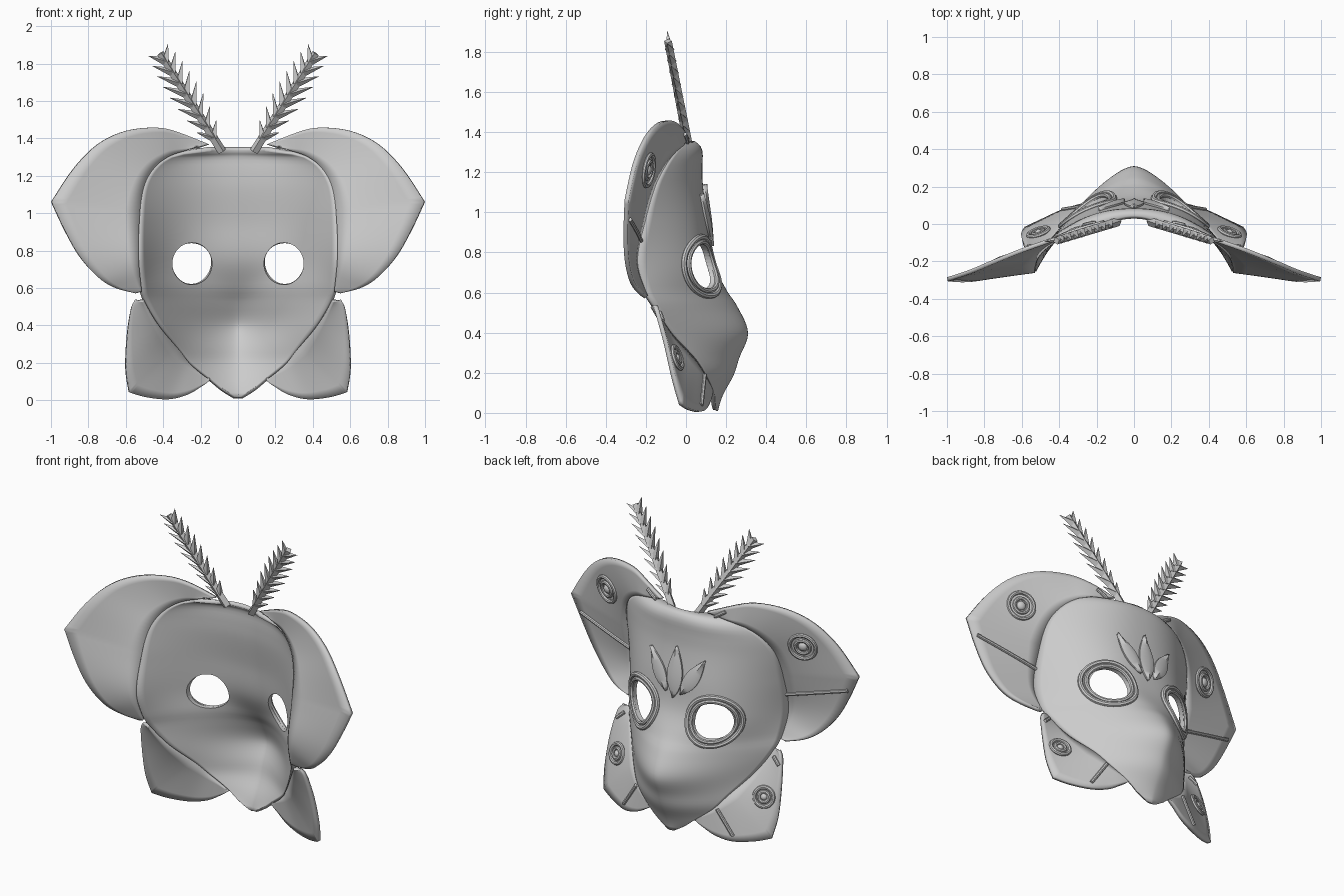
import bpy, bmesh, math
from mathutils import Vector, Matrix
from mathutils.bvhtree import BVHTree

if "Cube" in bpy.data.objects:
    bpy.data.objects.remove(bpy.data.objects["Cube"])

# Face rows: height, half width, centre depth, rim depth, roundness
ROWS = [(.01, .025, .16, .152, 1.6), (.05, .09, .17, .145, 1.6), (.1, .15, .19, .14, 1.6),
        (.19, .262, .24, .10, 1.6), (.27, .327, .267, .05, 1.5), (.40, .432, .315, -.07, 1.45),
        (.54, .512, .255, -.16, 1.6), (.61, .53, .205, -.2, 1.9), (.76, .545, .132, -.24, 2.8),
        (.96, .542, .108, -.2, 2.6), (1.13, .522, .085, -.15, 2.4), (1.23, .472, .082, -.1, 2.3),
        (1.30, .39, .083, -.05, 2.3), (1.335, .29, .07, -.01, 2), (1.355, .15, .045, 0, 2)]


def row(z):
    """Cubic interpolation of the face rows at height z."""
    z = min(max(z, .01), 1.355)
    i = next(k for k in range(len(ROWS) - 1) if z <= ROWS[k + 1][0] + 1e-6)
    a, b = ROWS[i], ROWS[i + 1]
    p, q = ROWS[max(i - 1, 0)], ROWS[min(i + 2, len(ROWS) - 1)]
    h = b[0] - a[0]
    t = (z - a[0]) / h
    out = []
    for k in range(1, 5):
        m0 = (b[k] - p[k]) / (b[0] - p[0]) * h
        m1 = (q[k] - a[k]) / (q[0] - a[0]) * h
        out.append((2*t**3 - 3*t*t + 1)*a[k] + (t**3 - 2*t*t + t)*m0
                   + (3*t*t - 2*t**3)*b[k] + (t**3 - t*t)*m1)
    return out


def smooth(obj, angle=40):
    bpy.ops.object.select_all(action='DESELECT')
    obj.select_set(True)
    bpy.context.view_layer.objects.active = obj
    bpy.ops.object.shade_smooth_by_angle(angle=math.radians(angle))


def from_bm(name, bm):
    me = bpy.data.meshes.new(name)
    bm.to_mesh(me)
    obj = bpy.data.objects.new(name, me)
    bpy.context.collection.objects.link(obj)
    return obj


def sheet(name, grid, thick):
    """Skin over a grid of points, facing +y, thickened towards -y."""
    bm = bmesh.new()
    vs = [[bm.verts.new(p) for p in r] for r in grid]
    for a, b in zip(vs, vs[1:]):
        for j in range(len(a) - 1):
            bm.faces.new((a[j], b[j], b[j + 1], a[j + 1]))
    bmesh.ops.remove_doubles(bm, verts=bm.verts, dist=1e-4)
    bm.normal_update()
    if sum(f.normal.y * f.calc_area() for f in bm.faces) < 0:
        bmesh.ops.reverse_faces(bm, faces=bm.faces)
    bm.normal_update()
    tree = BVHTree.FromBMesh(bm)
    obj = from_bm(name, bm)
    m = obj.modifiers.new("thickness", 'SOLIDIFY')
    m.thickness, m.offset = thick, -1
    smooth(obj)
    return obj, tree


def drop(tree, x, z):
    """Point and normal on the outer side of a sheet."""
    p, n, _, _ = tree.ray_cast(Vector((x, 2, z)), Vector((0, -1, 0)))
    if p is None:
        p, n, _, _ = tree.find_nearest(Vector((x, 0, z)))
    return p, n


def tube(name, pts, r, closed=False):
    cu = bpy.data.curves.new(name, 'CURVE')
    cu.dimensions, cu.bevel_depth, cu.bevel_resolution, cu.use_fill_caps = '3D', r, 2, True
    s = cu.splines.new('POLY')
    s.points.add(len(pts) - 1)
    for p, q in zip(s.points, pts):
        p.co = (*q, 1)
    s.use_cyclic_u = closed
    obj = bpy.data.objects.new(name, cu)
    bpy.context.collection.objects.link(obj)
    bpy.ops.object.select_all(action='DESELECT')
    obj.select_set(True)
    bpy.context.view_layer.objects.active = obj
    bpy.ops.object.convert(target='MESH')
    smooth(bpy.context.object)


def spline(pts, n):
    """Catmull-Rom through 4-value points."""
    out = []
    for i in range(len(pts) - 1):
        p0, p1, p2, p3 = (Vector(pts[min(max(k, 0), len(pts) - 1)]) for k in range(i - 1, i + 3))
        for s in range(n):
            t = s / n
            out.append(.5 * (2*p1 + (p2 - p0)*t + (2*p0 - 5*p1 + 4*p2 - p3)*t*t
                             + (3*p1 - p0 - 3*p2 + p3)*t**3))
    return out + [Vector(pts[-1])]


def cone(bm, a, b, r1, r2, seg):
    d = b - a
    bmesh.ops.create_cone(bm, cap_ends=True, segments=seg, radius1=r1, radius2=r2, depth=d.length,
                          matrix=Matrix.Translation((a + b) / 2) @ d.to_track_quat('Z', 'Y').to_matrix().to_4x4())


# Face shell
grid = []
for i in range(57):
    z = .01 + 1.345 * i / 56
    w, c, r, p = row(z)
    grid.append([(w*t, r + (c - r)*(1 - math.sqrt(t*t + .003)**p), z)
                 for t in (j / 24 for j in range(-24, 25))])
mask, face = sheet("face_shell", grid, .025)

# Eye holes
for sx in (-1, 1):
    bpy.ops.mesh.primitive_cylinder_add(vertices=40, radius=1, depth=1.5, location=(sx*.245, 0, .73),
                                        rotation=(math.pi/2, 0, 0))
    cut = bpy.context.object
    cut.scale = (.106, .112, 1)
    cut.hide_render = True
    bpy.context.view_layer.objects.active = mask
    m = mask.modifiers.new("eye", 'BOOLEAN')
    m.object, m.operation, m.solver = cut, 'DIFFERENCE', 'EXACT'
    for mod in [k.name for k in mask.modifiers if k.type in ('SOLIDIFY', 'BOOLEAN')]:
        bpy.ops.object.modifier_apply(modifier=mod)
    bpy.data.objects.remove(cut)

# Wing edges: outer x, y, z and the height where it meets the face rim
UPPER_TOP = [(.16, .02, 1.365, 1.345), (.3, -.02, 1.425, 1.33), (.43, -.07, 1.457, 1.31), (.6, -.13, 1.44, 1.26),
             (.75, -.19, 1.37, 1.2), (.88, -.245, 1.24, 1.1), (1, -.285, 1.06, 1.0)]
UPPER_LOW = [(1, -.285, 1.06, 1.0), (.93, -.29, .91, .9), (.85, -.285, .77, .8), (.75, -.26, .66, .71),
             (.65, -.22, .605, .64), (.55, -.19, .585, .59)]
LOWER_SIDE = [(.54, -.14, .535, .54), (.57, -.13, .5, .5), (.595, -.09, .35, .42), (.603, -.05, .17, .34),
              (.585, -.015, .045, .29)]
LOWER_BASE = [(.585, -.015, .045, .29), (.5, .025, .02, .26), (.38, .08, .008, .22), (.28, .11, .03, .18),
              (.2, .13, .075, .14), (.15, .135, .105, .11)]


def wing(name, edges, sx):
    rows = []
    for e in edges:
        for x, y, z, zi in spline(e, 5):
            w, _, r, _ = row(zi)
            a, b = Vector((w*.98, r, zi)), Vector((x, y, z))
            rows.append([(sx*q.x, q.y, q.z) for q in (a.lerp(b, k/6) for k in range(7))])
    return sheet(name, rows, .022)[1]


def rib(name, tree, sx, a, b):
    pts = []
    for k in range(9):
        p, n = drop(tree, sx*(a[0] + (b[0] - a[0])*k/8), a[1] + (b[1] - a[1])*k/8)
        pts.append(p + n*.003)
    tube(name, pts, .011)


def eyespot(name, tree, x, z, r):
    p, n = drop(tree, x, z)
    q = n.to_track_quat('Z', 'Y')
    for f, h in ((1, .012), (.6, .011)):
        bpy.ops.mesh.primitive_torus_add(major_segments=40, minor_segments=8, major_radius=r*f - h,
                                         minor_radius=h, location=p + n*.004, rotation=q.to_euler())
        bpy.context.object.name = f"{name}_ring"
        smooth(bpy.context.object)
    bpy.ops.mesh.primitive_uv_sphere_add(segments=20, ring_count=10, radius=1, location=p, rotation=q.to_euler())
    dot = bpy.context.object
    dot.name, dot.scale = f"{name}_dot", (r*.3, r*.3, .018)
    smooth(dot)


for sx in (-1, 1):
    # Wings with ribs and eyespots
    up = wing("upper_wing", (UPPER_TOP, UPPER_LOW), sx)
    low = wing("lower_wing", (LOWER_SIDE, LOWER_BASE), sx)
    rib("upper_wing_rib", up, sx, (.54, .86), (.93, .965))
    rib("upper_wing_short_rib", up, sx, (.2, 1.345), (.27, 1.39))
    rib("lower_wing_short_rib", low, sx, (.52, .5), (.565, .46))
    rib("lower_wing_rib", low, sx, (.28, .19), (.38, .04))
    eyespot("upper_eyespot", up, sx*.68, 1.21, .09)
    eyespot("lower_eyespot", low, sx*.51, .275, .068)

    # Raised rims around the eyes
    for a, r in ((.117, .013), (.141, .015)):
        ring = []
        for k in range(48):
            t = math.tau*k/48
            p, n = drop(face, sx*(.247 + a*math.cos(t)*(1 + .08*math.sin(t))), .73 + a*1.04*math.sin(t))
            ring.append(p + n*.004)
        tube("eye_rim", ring, r, True)

    # Feathered antenna
    bm = bmesh.new()
    base, tip = Vector((sx*.085, .012, 1.33)), Vector((sx*.415, -.09, 1.855))
    cone(bm, base, tip, .024, .02, 4)
    d = (tip - base).normalized()
    side = d.cross(Vector((0, 1, 0))).normalized()
    for k in range(8):
        a = base.lerp(tip, .14 + .78*k/7)
        length = .085 + .045*math.sin(math.pi*(k + .5)/8)
        for s in (-1, 1):
            cone(bm, a, a + (d*.76 + side*s*.65)*length, .024, .001, 4)
    from_bm("antenna", bm)

# Three leaf-shaped brow plumes
for (x0, z0), (x1, z1), w in (((0, .83), (0, 1.14), .052), ((-.05, .86), (-.185, 1.09), .044),
                              ((.05, .86), (.185, 1.09), .044)):
    dx, dz = x1 - x0, z1 - z0
    ln = math.hypot(dx, dz)
    rows = []
    for k in range(13):
        s = k/12
        half = w*math.sin(math.pi*s**.85) + .001 if 0 < k < 12 else .001
        line = []
        for e, h in ((-1, -.008), (-.97, .010), (0, .022), (.97, .010), (1, -.008)):
            x, z = x0 + dx*s + dz/ln*half*e, z0 + dz*s - dx/ln*half*e
            p, n = drop(face, x, z)
            line.append(p + n*h)
        rows.append(line)
    sheet("brow_plume", rows, .006)
